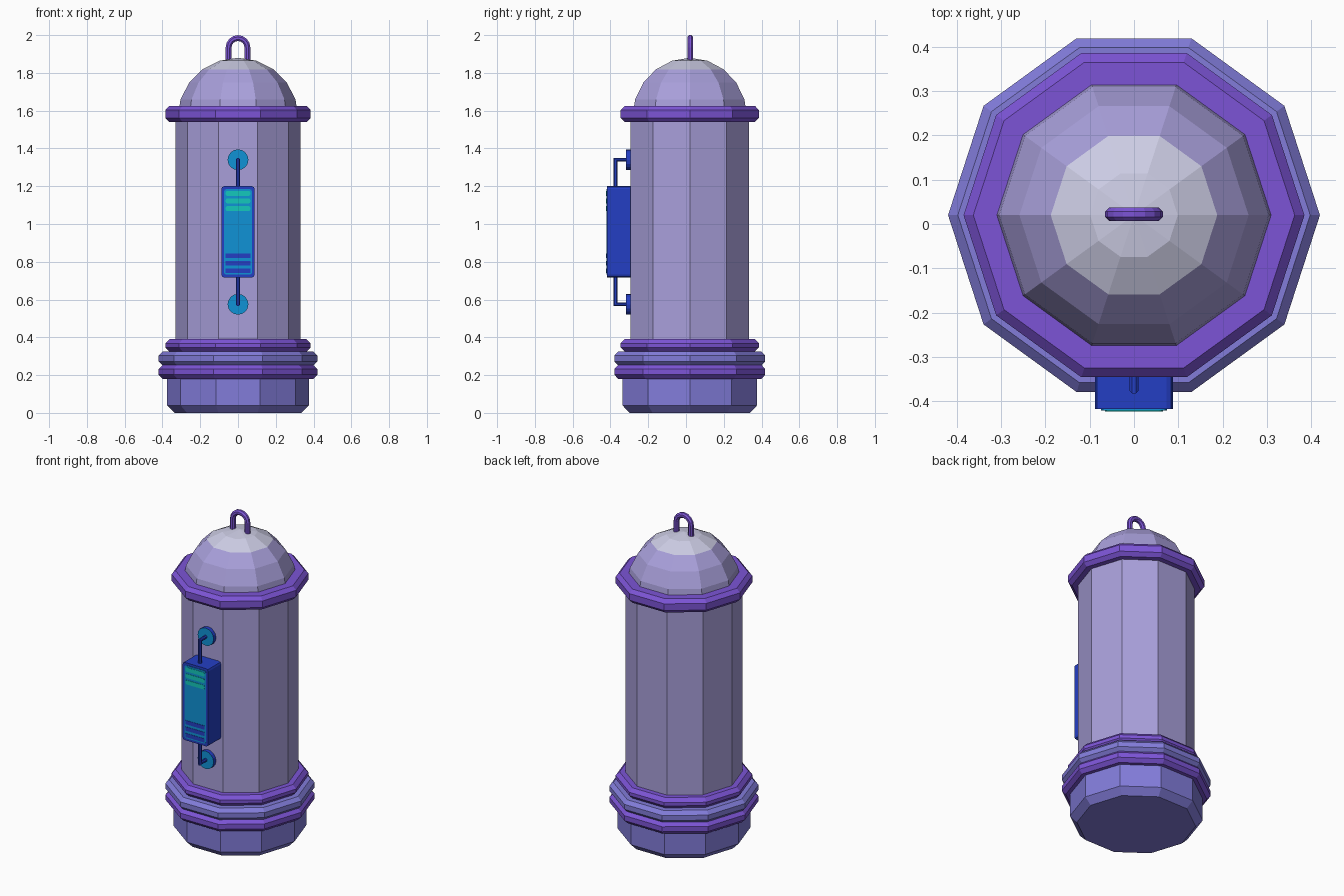
import bpy, bmesh, math
from mathutils import Vector

if "Cube" in bpy.data.objects:
    bpy.data.objects.remove(bpy.data.objects["Cube"])

CY = 0.02      # the tank axis sits slightly behind the origin
SIDES = 10


def material(name, r, g, b):
    def lin(c):
        c /= 255
        return c / 12.92 if c <= 0.04045 else ((c + 0.055) / 1.055) ** 2.4
    m = bpy.data.materials.new(name)
    m.diffuse_color = (lin(r), lin(g), lin(b), 1)
    m.use_nodes = True
    m.node_tree.nodes["Principled BSDF"].inputs["Base Color"].default_value = m.diffuse_color
    return m


LILAC = material("lilac", 168, 159, 218)
PALE = material("pale grey lilac", 204, 204, 228)
PURPLE = material("purple", 124, 84, 214)
PERI = material("periwinkle", 130, 124, 218)
BLUE = material("deep blue", 36, 62, 196)
SKY = material("sky blue", 16, 146, 214)
TEAL = material("teal", 20, 200, 188)


def finish(bm, name, *mats):
    bmesh.ops.recalc_face_normals(bm, faces=bm.faces)
    me = bpy.data.meshes.new(name)
    bm.to_mesh(me)
    bm.free()
    for m in mats:
        me.materials.append(m)
    ob = bpy.data.objects.new(name, me)
    bpy.context.collection.objects.link(ob)
    return ob


def bridge(bm, a, b):
    n = len(a)
    for i in range(n):
        bm.faces.new((a[i], a[(i + 1) % n], b[(i + 1) % n], b[i]))


def lathe(name, profile, *mats, split=None):
    """Ten-sided turned solid; faces above height split use the second material."""
    bm = bmesh.new()
    rings = []
    for r, z in profile:
        angles = [math.tau * i / SIDES for i in range(SIDES)]
        rings.append([bm.verts.new((r * math.cos(a), CY + r * math.sin(a), z)) for a in angles])
    for a, b in zip(rings, rings[1:]):
        bridge(bm, a, b)
    bm.faces.new(rings[0])
    bm.faces.new(rings[-1])
    bmesh.ops.remove_doubles(bm, verts=bm.verts, dist=0.0005)
    if split:
        for f in bm.faces:
            f.material_index = int(f.calc_center_median().z > split)
    return finish(bm, name, *mats)


def ring(name, r, z0, z1, mat, c=0.022):
    return lathe(name, [(0.3, z0), (r - c, z0), (r, z0 + c), (r, z1 - c), (r - c, z1), (0.3, z1)], mat)


def box(name, x, y0, y1, z0, z1, mat, bevel=0):
    bm = bmesh.new()
    bmesh.ops.create_cube(bm, size=1)
    for v in bm.verts:
        v.co = (v.co.x * 2 * x, (y0 + y1) / 2 + v.co.y * (y1 - y0),
                (z0 + z1) / 2 + v.co.z * (z1 - z0))
    if bevel:   # round the four corners seen from the front
        edges = [e for e in bm.edges if abs(e.verts[0].co.y - e.verts[1].co.y) > 1e-4]
        bmesh.ops.bevel(bm, geom=edges, offset=bevel, segments=2, profile=0.5, affect='EDGES')
    return finish(bm, name, mat)


def tube(name, path, side, r, mat, n=8):
    """Mitred tube along a flat path; side is the axis normal to that plane."""
    bm = bmesh.new()
    pts = [Vector(p) for p in path]
    side = Vector(side)
    rings = []
    for i, p in enumerate(pts):
        d0 = (p - pts[max(i - 1, 0)]).normalized()
        d1 = (pts[min(i + 1, len(pts) - 1)] - p).normalized()
        t = (d0 + d1).normalized()
        stretch = 1 / max(t.dot(d1 if d1.length else d0), 0.3)
        out = t.cross(side) * stretch
        rings.append([bm.verts.new(p + r * (math.cos(a) * out + math.sin(a) * side))
                      for a in [math.tau * (k + 0.5) / n for k in range(n)]])
    for a, b in zip(rings, rings[1:]):
        bridge(bm, a, b)
    bm.faces.new(rings[0])
    bm.faces.new(rings[-1])
    return finish(bm, name, mat)


# Tank: base, body, dome
lathe("base", [(0.335, 0), (0.375, 0.04), (0.375, 0.19)], PERI)
lathe("body", [(0.33, 0.18), (0.33, 1.58)], LILAC)
dome = [(0.32 * math.cos(a), 1.56 + 0.32 * math.sin(a))
        for a in [math.radians(18 * i) for i in range(5)]]
lathe("dome", dome + [(0.0, 1.88)], LILAC, PALE, split=1.825)

# Collars
ring("lower_collar", 0.42, 0.18, 0.255, PURPLE)
ring("middle_collar", 0.42, 0.25, 0.325, PERI)
ring("upper_collar", 0.385, 0.325, 0.39, PURPLE)
ring("dome_collar", 0.385, 1.54, 1.625, PURPLE)

# Lifting loop
arc = [(0.05 * math.cos(a), CY + 0.002, 1.934 + 0.05 * math.sin(a))
       for a in [math.pi * i / 8 for i in range(9)]]
tube("top_loop", [(0.05, CY + 0.002, 1.855)] + arc + [(-0.05, CY + 0.002, 1.855)],
     (0, 1, 0), 0.0165, PURPLE)

# Control box with painted panel and stripes
box("control_box", 0.088, -0.418, -0.28, 0.717, 1.2, BLUE, 0.015)
box("control_panel", 0.074, -0.421, -0.415, 0.732, 1.185, SKY, 0.012)
for i in range(3):
    z = 1.162 - 0.04 * i
    box(f"upper_stripe_{i + 1}", 0.065, -0.423, -0.418, z - 0.013, z + 0.013, TEAL, 0.008)
    z = 0.832 - 0.04 * i
    box(f"lower_stripe_{i + 1}", 0.065, -0.423, -0.418, z - 0.012, z + 0.012, BLUE)

# Pipes and wall discs above and below the box
for label, z, end in (("upper", 1.34, 1.19), ("lower", 0.575, 0.73)):
    tube(f"{label}_pipe", [(0, -0.30, z), (0, -0.373, z), (0, -0.373, end)],
         (1, 0, 0), 0.011, BLUE)
    bm = bmesh.new()
    rings = [[bm.verts.new((0.055 * math.cos(a), y, z + 0.055 * math.sin(a)))
              for a in [math.tau * k / 16 for k in range(16)]] for y in (-0.318, -0.285)]
    bridge(bm, *rings)
    front = bm.faces.new(rings[0])
    front.material_index = 1
    bm.faces.new(rings[1])
    finish(bm, f"{label}_pipe_disc", BLUE, SKY)
